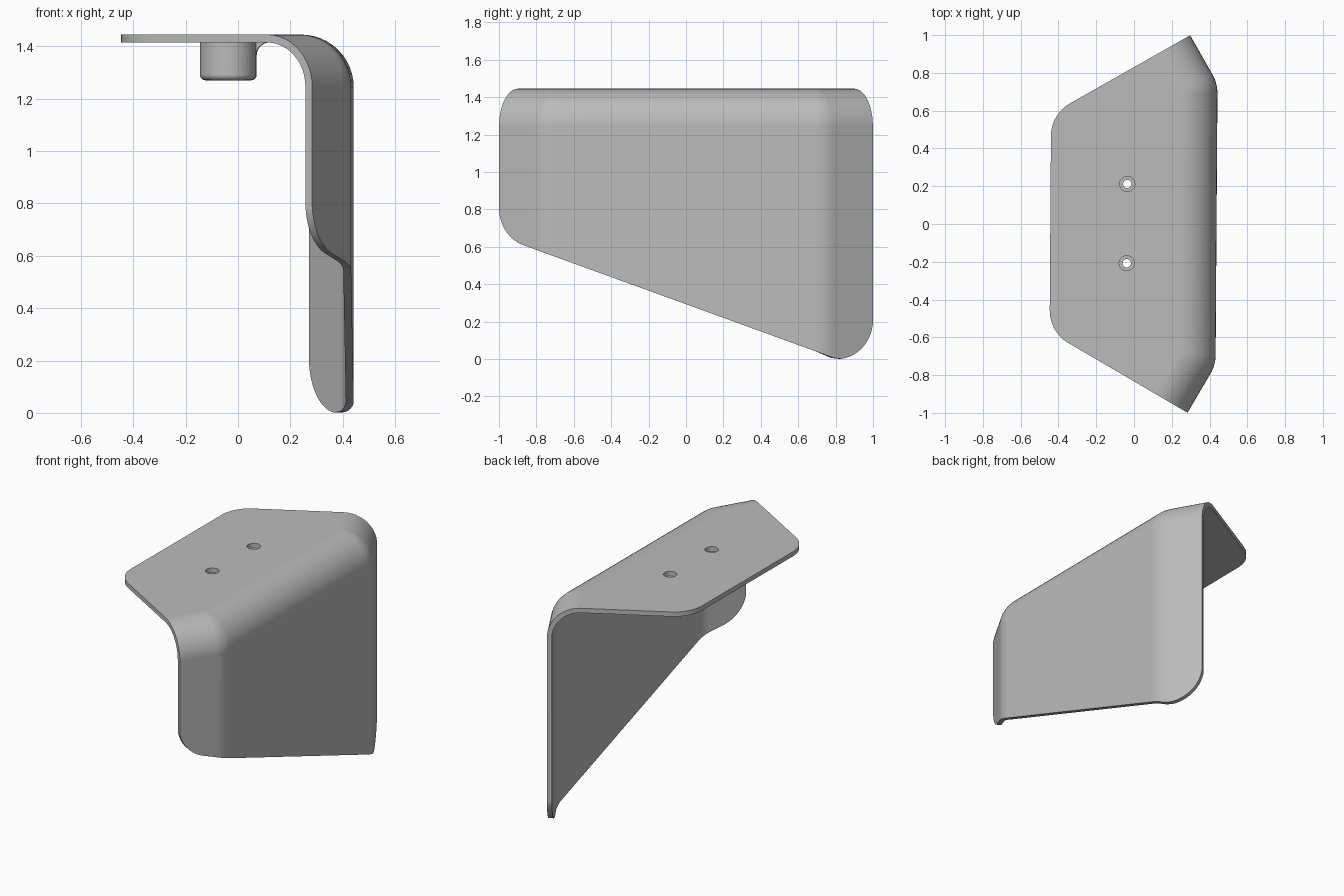
import bpy, bmesh, math
from mathutils import Vector, Matrix

cube = bpy.data.objects.get("Cube")
if cube:
    bpy.data.objects.remove(cube)

TOP, THICK, BEND = 1.445, 0.03, 0.2      # top height, sheet thickness, bend radius
WALL_X, BACK_X = 0.437, -0.443           # front wall and rear plate edge
TIP = Vector((0.29, 1.0))                # outer tip of a wing
IN = Vector((-math.cos(math.radians(30)), -0.5))   # inward normal of a wing
TURN = Matrix.Translation((0, 0.002, 0)) @ Matrix.Rotation(math.radians(-0.4), 4, "Z")

grey = bpy.data.materials.new("light grey")
grey.use_nodes = True
colour = (0.5, 0.5, 0.5, 1)
grey.diffuse_color = colour
grey.node_tree.nodes["Principled BSDF"].inputs["Base Color"].default_value = colour


def make(name, bm):
    bmesh.ops.recalc_face_normals(bm, faces=bm.faces)
    mesh = bpy.data.meshes.new(name)
    bm.to_mesh(mesh)
    bm.free()
    ob = bpy.data.objects.new(name, mesh)
    bpy.context.collection.objects.link(ob)
    mesh.materials.append(grey)
    ob.matrix_world = TURN
    return ob


def activate(ob):
    bpy.ops.object.select_all(action="DESELECT")
    ob.select_set(True)
    bpy.context.view_layer.objects.active = ob


def bottom(y):
    """Lower edge height: a sloping line with rounded ends."""
    line = 0.293 - 0.363 * y
    u = (abs(y) - 0.81) / 0.19
    if y > 0.78:
        return max(line, 0.21 - 0.21 * math.sqrt(max(0, 1 - u * u)))
    if y < -0.87:
        return 0.808 - 0.21 * math.sqrt(max(0, 1 - u * u))
    return line


# Plan path of the wall: (point, inward normal), from the middle to the wing tip
half = []
corner_y = TIP.y - (WALL_X - TIP.x) * math.tan(math.radians(60))
centre = Vector((WALL_X - BEND, corner_y - BEND * math.tan(math.radians(15))))
for i in range(9):
    a = math.radians(30) * i / 8
    n = Vector((-math.cos(a), -math.sin(a)))
    half.append((centre - n * BEND, n))
for i in range(1, 17):
    y = 0.81 + 0.19 * math.sin(math.pi / 2 * i / 16)
    if y > half[-1][0].y + 0.002:
        half.append((Vector((TIP.x + (TIP.y - y) / math.tan(math.radians(60)), y)), IN))
flip = lambda v: Vector((v.x, -v.y))
path = [(flip(p), flip(n)) for p, n in reversed(half)] + half

# Sheet: wall, bend and plate
bm = bmesh.new()
columns = []
for p, n in path:
    col = [bm.verts.new((p.x, p.y, bottom(p.y)))]
    for k in range(13):
        a = math.pi / 2 * k / 12
        q = p + n * BEND * (1 - math.cos(a))
        col.append(bm.verts.new((q.x, q.y, TOP - BEND + BEND * math.sin(a))))
    columns.append(col)
for a, b in zip(columns, columns[1:]):
    for k in range(13):
        bm.faces.new((a[k], b[k], b[k + 1], a[k + 1]))
# Rounded rear corners of the plate
edge_y = TIP.y - (TIP.x - BACK_X) * math.tan(math.radians(30))
R = 0.2
round_centre = Vector((BACK_X + R, edge_y - R * math.tan(math.radians(30))))
arc = []
for i in range(13):
    a = math.radians(120 + 60 * i / 12)
    arc.append(round_centre + R * Vector((math.cos(a), math.sin(a))))
rear = arc + [flip(v) for v in reversed(arc)]
bm.faces.new([c[-1] for c in columns] + [bm.verts.new((v.x, v.y, TOP)) for v in rear])
bmesh.ops.remove_doubles(bm, verts=bm.verts, dist=0.0005)
sheet = make("bent_sheet", bm)
if max(sheet.data.polygons, key=lambda f: f.area if f.normal.z ** 2 > 0.9 else 0).normal.z < 0:
    sheet.data.flip_normals()
solid = sheet.modifiers.new("thickness", "SOLIDIFY")
solid.thickness, solid.offset = THICK, -1
solid.use_even_offset = True

# Screw bar under the plate, with a fillet on the wall side
BAR_X, BAR_R, HOLE_Y, LOW = -0.037, 0.107, 0.21, 1.27
bm = bmesh.new()
ring = []
for i in range(50):
    a = math.pi * (i % 25) / 24 + (math.pi if i >= 25 else 0)
    side = HOLE_Y if i < 25 else -HOLE_Y
    ring.append(bm.verts.new((BAR_X + BAR_R * math.cos(a), side + BAR_R * math.sin(a), LOW)))
base = bm.faces.new(ring)
up = bmesh.ops.extrude_face_region(bm, geom=[base], use_keep_orig=True)
top_verts = [g for g in up["geom"] if isinstance(g, bmesh.types.BMVert)]
bmesh.ops.translate(bm, verts=top_verts, vec=(0, 0, TOP - THICK - LOW))
rim = [e for e in bm.edges if all(v.co.z < LOW + 0.001 for v in e.verts)]
bmesh.ops.bevel(bm, geom=rim, offset=0.022, segments=4, profile=0.5, affect="EDGES")
bar = make("screw_bar", bm)

bm = bmesh.new()
x0, z0, f = BAR_X + BAR_R, TOP - THICK, 0.05
profile = [(x0 - 0.01, z0 + 0.002)]
profile += [(x0 + f - f * math.cos(a), z0 - f + f * math.sin(a))
            for a in (math.pi / 2 * i / 8 for i in range(9))]
face = bm.faces.new([bm.verts.new((x, -HOLE_Y, z)) for x, z in profile])
out = bmesh.ops.extrude_face_region(bm, geom=[face], use_keep_orig=True)
bmesh.ops.translate(bm, vec=(0, 2 * HOLE_Y, 0),
                    verts=[g for g in out["geom"] if isinstance(g, bmesh.types.BMVert)])
fillet = make("bar_fillet", bm)

# Screw holes: wide through the sheet, narrow through the bar
for ob, radius in ((sheet, 0.04), (bar, 0.022)):
    bm = bmesh.new()
    for y in (-HOLE_Y, HOLE_Y):
        bmesh.ops.create_cone(bm, cap_ends=True, segments=32, radius1=radius, radius2=radius,
                              depth=1, matrix=Matrix.Translation((BAR_X, y, 1.4)))
    cutter = make("hole_cutter", bm)
    cutter.hide_render = True
    cut = ob.modifiers.new("holes", "BOOLEAN")
    cut.operation, cut.object = "DIFFERENCE", cutter
    activate(ob)
    for m in [m.name for m in ob.modifiers]:
        bpy.ops.object.modifier_apply(modifier=m)
    bpy.data.objects.remove(cutter)

for ob in (sheet, bar, fillet):
    activate(ob)
    bpy.ops.object.shade_smooth_by_angle(angle=math.radians(30))
    ob.modifiers.new("even_shading", "WEIGHTED_NORMAL").keep_sharp = True
